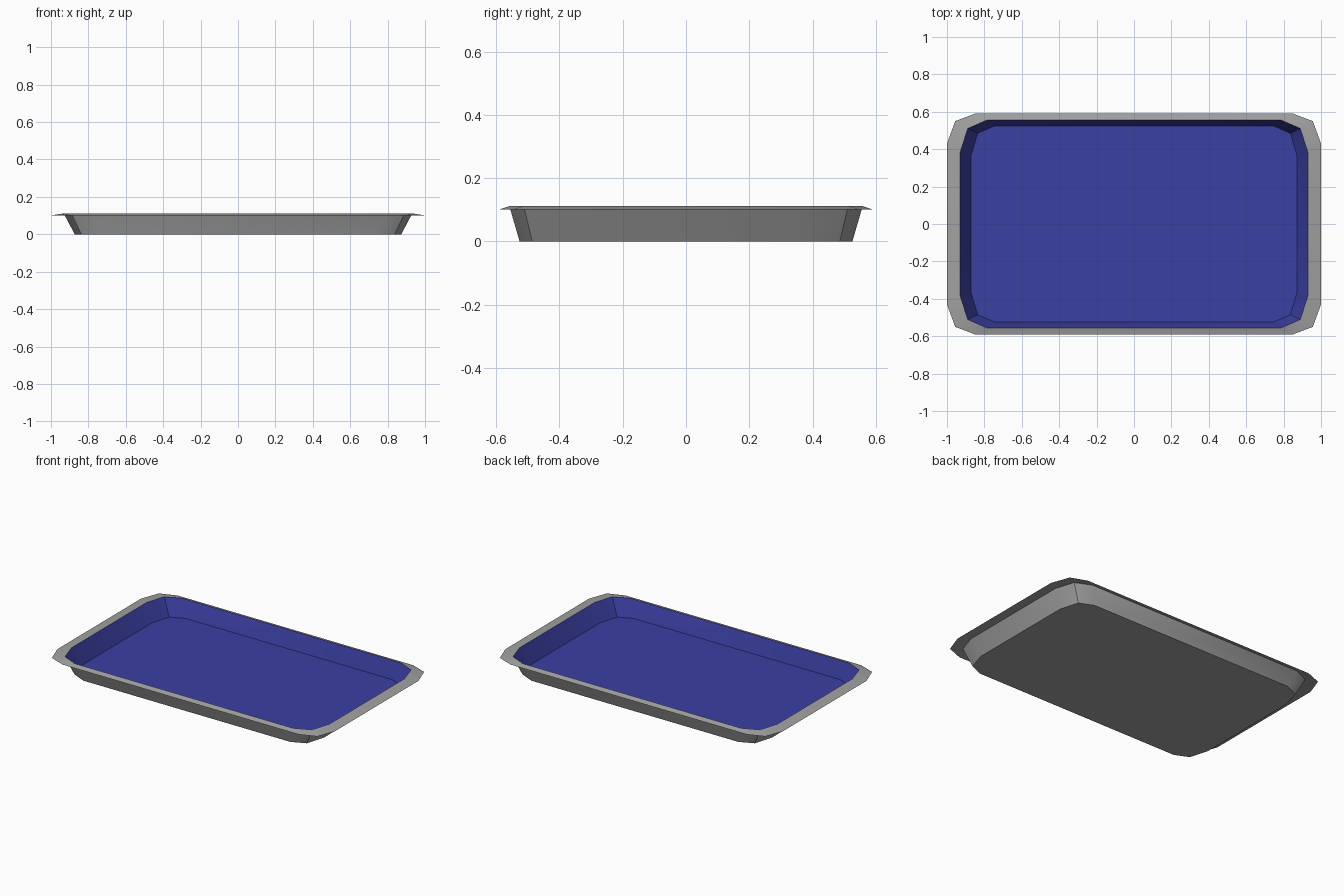
import bpy
import bmesh
import math

cube = bpy.data.objects.get("Cube")
if cube:
    bpy.data.objects.remove(cube, do_unlink=True)


def material(name, rgb):
    mat = bpy.data.materials.new(name)
    mat.use_nodes = True
    color = (*rgb, 1.0)
    mat.diffuse_color = color
    mat.node_tree.nodes["Principled BSDF"].inputs["Base Color"].default_value = color
    return mat


def ring(bm, corner, z, inset=0.0):
    """Mirror one corner profile into a closed counter-clockwise outline."""
    verts = []
    for sx, sy, pts in ((1, 1, corner), (-1, 1, corner[::-1]),
                        (-1, -1, corner), (1, -1, corner[::-1])):
        verts += [bm.verts.new((sx * (x - inset), sy * (y - inset), z)) for x, y in pts]
    return verts


def bridge(bm, lower, upper, index):
    n = len(lower)
    for i in range(n):
        j = (i + 1) % n
        bm.faces.new((lower[i], lower[j], upper[j], upper[i])).material_index = index


def build(name, bm, mats):
    mesh = bpy.data.meshes.new(name)
    bm.to_mesh(mesh)
    bm.free()
    obj = bpy.data.objects.new(name, mesh)
    bpy.context.collection.objects.link(obj)
    for mat in mats:
        mesh.materials.append(mat)
    bpy.ops.object.select_all(action="DESELECT")
    obj.select_set(True)
    bpy.context.view_layer.objects.active = obj
    bpy.ops.object.shade_smooth_by_angle(angle=math.radians(30))
    return obj


grey = material("grey metal", (0.36, 0.36, 0.36))
blue = material("blue lining", (0.043, 0.05, 0.36))

# Corner profiles of the floor, the top of the wall and the rim edge
floor_corner = [(0.873, 0.365), (0.837, 0.486), (0.745, 0.526)]
wall_corner = [(0.93, 0.387), (0.89, 0.512), (0.787, 0.557)]
rim_corner = [(1.0, 0.43), (0.956, 0.55), (0.85, 0.59)]

# Tray: outer wall, flared rim, lined inside
bm = bmesh.new()
base = ring(bm, floor_corner, 0.0)
wall_top = ring(bm, wall_corner, 0.108)
rim_edge = ring(bm, rim_corner, 0.101)
rim_inner = ring(bm, wall_corner, 0.112, 0.001)
inner_floor = ring(bm, floor_corner, 0.004, 0.001)
bm.faces.new(base[::-1]).material_index = 0
bridge(bm, base, wall_top, 0)
bridge(bm, wall_top, rim_edge, 0)
bridge(bm, rim_edge, rim_inner, 0)
bridge(bm, rim_inner, inner_floor, 1)
bm.faces.new(inner_floor).material_index = 1
build("tray", bm, [grey, blue])
